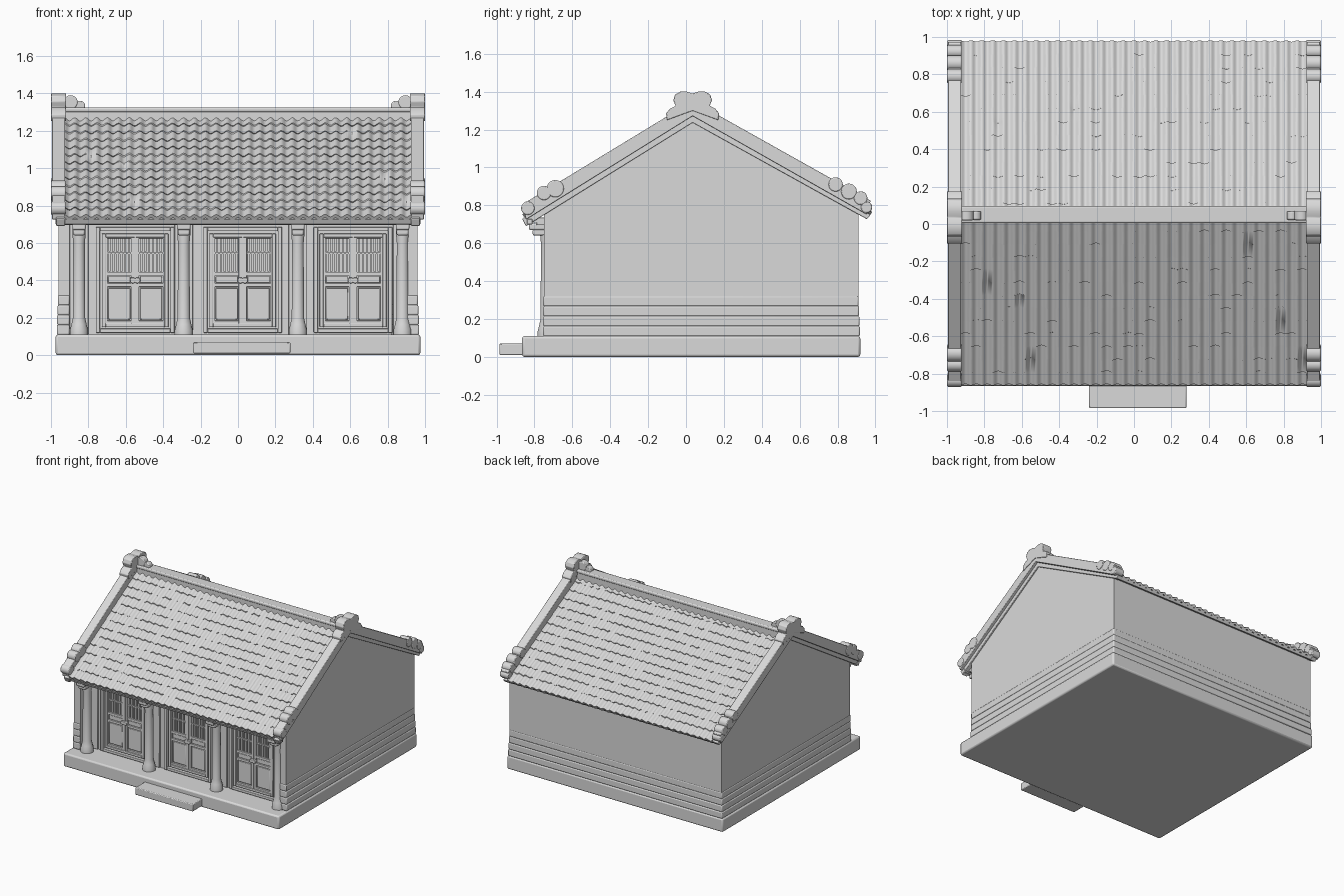
import bpy, bmesh, math, random
from mathutils import Vector

random.seed(4)
if "Cube" in bpy.data.objects:
    bpy.data.objects.remove(bpy.data.objects["Cube"])

plaster = bpy.data.materials.new("pale grey plaster")
plaster.use_nodes = True
GREY = (0.7, 0.7, 0.7, 1)
plaster.diffuse_color = GREY
plaster.node_tree.nodes["Principled BSDF"].inputs["Base Color"].default_value = GREY


def finish(name, bm, angle=35, bevel=0):
    bmesh.ops.recalc_face_normals(bm, faces=bm.faces)
    mesh = bpy.data.meshes.new(name)
    bm.to_mesh(mesh)
    bm.free()
    mesh.materials.append(plaster)
    ob = bpy.data.objects.new(name, mesh)
    bpy.context.collection.objects.link(ob)
    bpy.ops.object.select_all(action="DESELECT")
    ob.select_set(True)
    bpy.context.view_layer.objects.active = ob
    bpy.ops.object.shade_smooth_by_angle(angle=math.radians(angle))
    if bevel:
        mod = ob.modifiers.new("soft edges", "BEVEL")
        mod.width, mod.segments = bevel, 2
        mod.limit_method = "ANGLE"


def box(name, x, y, z, bevel=0):
    bm = bmesh.new()
    bmesh.ops.create_cube(bm, size=1)
    for v in bm.verts:
        v.co = [r[0] + (c + 0.5) * (r[1] - r[0]) for c, r in zip(v.co, (x, y, z))]
    finish(name, bm, bevel=bevel)


def span(s, a, b):
    """Mirror an x range to side s."""
    return sorted((s * a, s * b))


def prism(name, points, x, bevel=0):
    """Extrude a (y, z) outline along x."""
    bm = bmesh.new()
    face = bm.faces.new([bm.verts.new((x[0], y, z)) for y, z in points])
    new = bmesh.ops.extrude_face_region(bm, geom=[face])["geom"]
    moved = [g for g in new if isinstance(g, bmesh.types.BMVert)]
    bmesh.ops.translate(bm, verts=moved, vec=(x[1] - x[0], 0, 0))
    # Close the starting side when the extrusion has consumed it
    edges = [e for e in bm.edges if e.is_boundary]
    if edges:
        bmesh.ops.holes_fill(bm, edges=edges)
    finish(name, bm, bevel=bevel)


def disc(name, centre, radius, depth, axis, bevel=0.006):
    """Round scroll lying along x or y."""
    bm = bmesh.new()
    bmesh.ops.create_cone(bm, cap_ends=True, segments=20, radius1=radius,
                          radius2=radius, depth=depth)
    for v in bm.verts:
        p = (v.co.z, v.co.x, v.co.y) if axis == "x" else (v.co.x, v.co.z, v.co.y)
        v.co = Vector(p) + Vector(centre)
    finish(name, bm, bevel=bevel)


def lathe(name, x, y, profile, sides=12):
    bm = bmesh.new()
    rings = []
    for r, z in profile:
        rings.append([bm.verts.new((x + r * math.cos(math.tau * (i + 0.5) / sides),
                                    y + r * math.sin(math.tau * (i + 0.5) / sides), z))
                      for i in range(sides)])
    for a, b in zip(rings, rings[1:]):
        for i in range(sides):
            j = (i + 1) % sides
            bm.faces.new((a[i], a[j], b[j], b[i]))
    bm.faces.new(rings[0])
    bm.faces.new(rings[-1])
    finish(name, bm)


def tiled_slope(name, eave, ridge, rows, columns=32, steps=8, half=0.93):
    """Overlapping rows of wavy tiles from eave to ridge, both given as (y, z)."""
    low, high = Vector((0, *eave)), Vector((0, *ridge))
    along = high - low
    normal = Vector((0, -along.z, along.y)).normalized()
    if normal.z < 0:
        normal.negate()
    bm = bmesh.new()
    lines = []
    for r in range(rows):
        jitter = [random.uniform(-0.001, 0.001) for _ in range(columns + 1)]
        slip = [random.uniform(-0.05, 0.05) if r else 0 for _ in range(columns + 1)]
        for end, lift in ((0, 0.009), (1, 0.003)):
            line = []
            for i in range(columns * steps + 1):
                c = i // steps
                wave = 0.008 * math.cos(math.tau * i / steps)
                t = (r + end + (slip[c] if not end else 0)) / rows
                p = low + along * t + normal * (wave + lift + jitter[c])
                line.append(bm.verts.new((-half + 2 * half * i / (columns * steps), p.y, p.z)))
            lines.append(line)
    for a, b in zip(lines, lines[1:]):
        for i in range(len(a) - 1):
            bm.faces.new((a[i], a[i + 1], b[i + 1], b[i]))
    # Front lip that closes the eave
    lip = [bm.verts.new(v.co - normal * 0.022) for v in lines[0]]
    for i in range(len(lip) - 1):
        bm.faces.new((lip[i], lip[i + 1], lines[0][i + 1], lines[0][i]))
    finish(name, bm, 50)


# Plinth and step
box("plinth", (-0.975, 0.975), (-0.865, 0.92), (0, 0.11), 0.012)
box("front_step", (-0.24, 0.28), (-0.985, -0.85), (0.01, 0.07), 0.006)

# House body with gables
prism("house_body", [(-0.66, 0.1), (0.91, 0.1), (0.91, 0.755), (0.035, 1.245), (-0.66, 0.82)],
      (-0.96, 0.96))
for s in (1, -1):
    prism("side_wall_end", [(-0.75, 0.1), (-0.6, 0.1), (-0.6, 0.86), (-0.75, 0.765)],
          span(s, 0.9, 0.96))

# Soft stone courses around the foot of the walls
for k in range(4):
    z = (0.108 + k * 0.053, 0.163 + k * 0.053)
    out = 0.969 - k * 0.002
    for s in (1, -1):
        box("side_course", span(s, 0.9, out), (-0.754, 0.9), z, 0.008)
        box("porch_course", span(s, 0.82, 0.92), (-0.668, -0.6), z, 0.007)
    box("back_course", (-out, out), (0.8, 0.918 - k * 0.002), z, 0.008)

# Roof slab, tiles and eave boards
prism("roof_slab", [(-0.84, 0.705), (0.035, 1.23), (0.955, 0.73), (0.965, 0.745),
                    (0.035, 1.26), (-0.85, 0.725)], (-0.93, 0.93))
tiled_slope("front_tiles", (-0.855, 0.738), (0.035, 1.268), 13)
tiled_slope("back_tiles", (0.974, 0.75), (0.035, 1.268), 13)
box("eave_board", (-0.975, 0.975), (-0.84, -0.81), (0.7, 0.727), 0.004)
box("porch_beam", (-0.94, 0.94), (-0.79, -0.7), (0.695, 0.735), 0.004)
box("porch_ceiling", (-0.94, 0.94), (-0.82, -0.64), (0.71, 0.73))

# Ridge with scrolled ends
box("ridge", (-0.93, 0.93), (0.015, 0.085), (1.22, 1.31), 0.006)
box("ridge_cap", (-0.93, 0.93), (0.005, 0.095), (1.3, 1.325), 0.008)
for s in (1, -1):
    disc("ridge_scroll", (s * 0.895, 0.045, 1.352), 0.038, 0.05, "y")
    disc("ridge_scroll_tip", (s * 0.845, 0.045, 1.332), 0.028, 0.045, "y")

# Stepped verges along both gables: lower offset, upper offset, outer x
for low, high, out in ((0, 0.04, 0.972), (0.035, 0.115, 0.995)):
    outline = [(-0.845, 0.69 + low), (0.035, 1.237 + low), (0.955, 0.727 + low * 0.7),
               (0.975, 0.71 + high), (0.035, 1.237 + high), (-0.865, 0.69 + high)]
    for s in (1, -1):
        prism("verge", outline, span(s, 0.925, out), 0.004)

# Lobed gable finials
finial = [(-0.10, 1.25), (-0.105, 1.285), (-0.085, 1.31), (-0.055, 1.325), (-0.067, 1.355),
          (-0.058, 1.385), (-0.03, 1.40), (0.005, 1.4), (0.035, 1.39), (0.065, 1.4),
          (0.1, 1.4), (0.128, 1.385), (0.137, 1.355), (0.125, 1.325), (0.155, 1.31),
          (0.175, 1.285), (0.17, 1.25), (0.035, 1.3)]
for s in (1, -1):
    prism("gable_finial", finial, span(s, 0.92, 1.0), 0.004)

# Scrolls at the eave ends: y, z, radius
lobes = [(-0.835, 0.785, 0.036), (-0.75, 0.865, 0.038), (-0.69, 0.888, 0.046),
         (0.79, 0.91, 0.038), (0.86, 0.873, 0.042), (0.922, 0.838, 0.036), (0.953, 0.79, 0.03)]
for s in (1, -1):
    for y, z, r in lobes:
        disc("eave_scroll", (s * 0.96, y, z), r, 0.078, "x")

# Porch columns with flared feet and bracket capitals
shaft = [(0.05, 0.105), (0.05, 0.135), (0.042, 0.165), (0.034, 0.2), (0.032, 0.6),
         (0.036, 0.64), (0.036, 0.71)]
for x in (-0.85, -0.29, 0.32, 0.88):
    lathe("column", x, -0.735, shaft)
    box("column_capital", (x - 0.036, x + 0.036), (-0.83, -0.7), (0.67, 0.705), 0.008)
    box("column_bracket", (x - 0.032, x + 0.032), (-0.81, -0.7), (0.64, 0.675), 0.01)
    box("wall_pilaster", (x - 0.05, x + 0.05), (-0.672, -0.65), (0.11, 0.7), 0.004)


def frame(name, cx, half, z0, z1, width, depth):
    """Four-sided surround on the porch wall."""
    y = (-0.66 - depth, -0.65)
    for s in (1, -1):
        box(name, sorted((cx + s * half, cx + s * (half - width))), y, (z0, z1), 0.003)
    for z in ((z0, z0 + width), (z1 - width, z1)):
        box(name, (cx - half + width, cx + half - width), y, z, 0.003)


# Double doors with barred windows
for cx in (-0.55, 0.025, 0.615):
    frame("door_surround", cx, 0.21, 0.12, 0.685, 0.022, 0.03)
    frame("door_frame", cx, 0.178, 0.15, 0.65, 0.02, 0.022)
    box("door_meeting_stile", (cx - 0.022, cx + 0.022), (-0.676, -0.65), (0.165, 0.64), 0.002)
    box("door_meeting_bead", (cx - 0.004, cx + 0.004), (-0.681, -0.65), (0.165, 0.64))
    for z in ((0.168, 0.185), (0.365, 0.385), (0.425, 0.445), (0.625, 0.635)):
        box("door_rail", (cx - 0.16, cx + 0.16), (-0.675, -0.65), z, 0.002)
    for s in (1, -1):
        a, b = 0.022, 0.148
        box("door_stile", sorted((cx + s * b, cx + s * 0.165)), (-0.675, -0.65), (0.165, 0.64))
        box("lower_panel", sorted((cx + s * 0.026, cx + s * 0.144)), (-0.67, -0.65),
            (0.19, 0.36), 0.004)
        box("middle_panel", sorted((cx + s * 0.026, cx + s * 0.144)), (-0.67, -0.65),
            (0.388, 0.422), 0.003)
        box("window_crossbar", sorted((cx + s * a, cx + s * b)), (-0.672, -0.65), (0.542, 0.552))
        for i in range(6):
            x = cx + s * (a + (i + 0.5) * (b - a) / 6)
            for z in ((0.447, 0.54), (0.554, 0.623)):
                box("window_bar", (x - 0.006, x + 0.006), (-0.671, -0.65), z)
        disc("door_knocker", (cx + s * 0.012, -0.685, 0.4), 0.016, 0.018, "y", 0.003)
